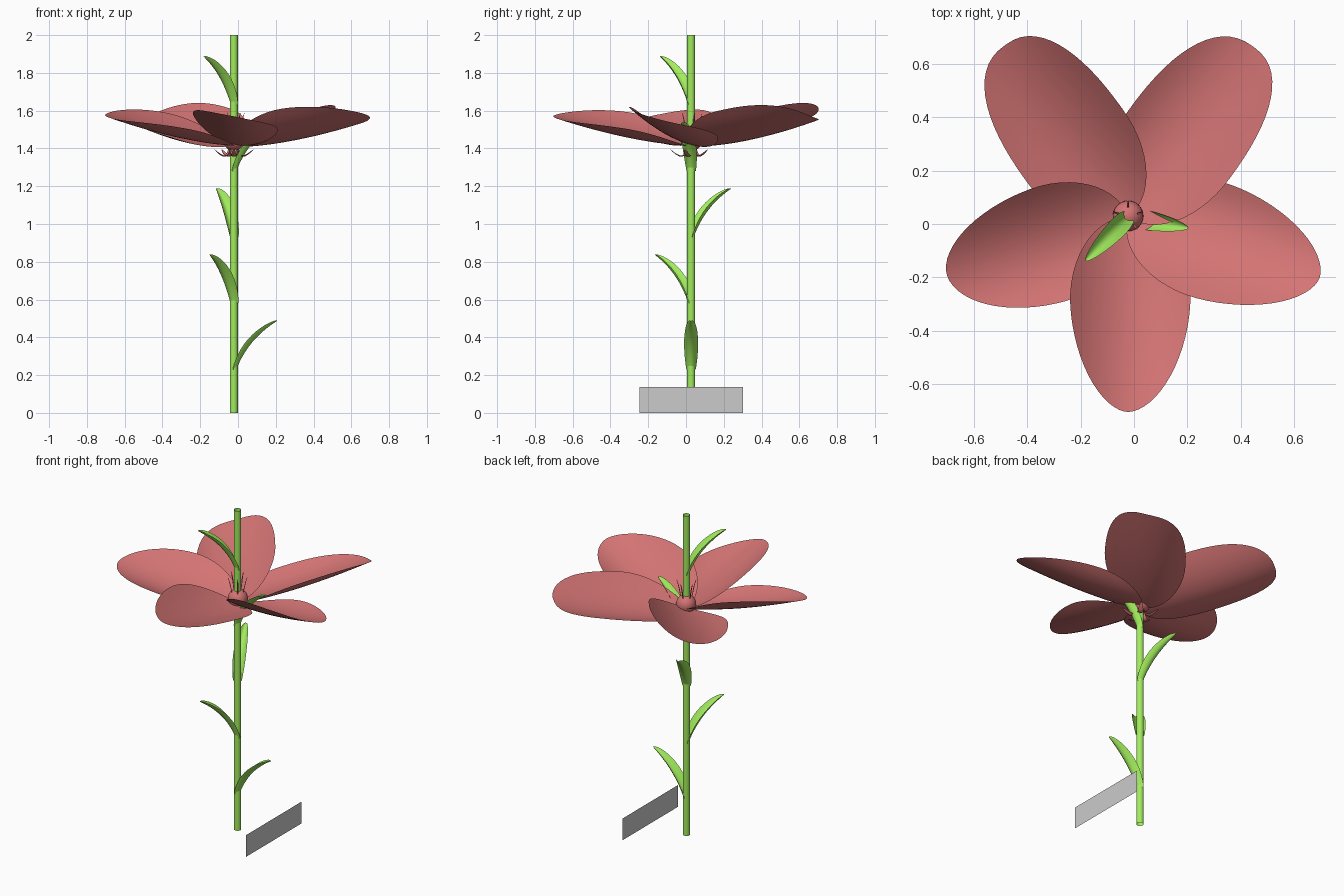
import bpy, bmesh
from math import sin, cos, pi, radians

if "Cube" in bpy.data.objects:
    bpy.data.objects.remove(bpy.data.objects["Cube"])

CX, CY = -0.022, 0.027          # stem axis


def material(name, rgb):
    m = bpy.data.materials.new(name)
    m.diffuse_color = (*rgb, 1)
    m.use_nodes = True
    m.node_tree.nodes["Principled BSDF"].inputs["Base Color"].default_value = m.diffuse_color
    return m


GREEN = material("leaf_green", (0.36, 0.84, 0.11))
PINK = material("petal_pink", (0.66, 0.175, 0.175))


def sheet(name, fn, angle, mat, nu=18, nv=10):
    """Surface from fn(t, v) -> (radial, lateral, z), turned about the stem."""
    a = radians(angle)
    bm = bmesh.new()
    rows = []
    for i in range(nu + 1):
        t = 0.5 - 0.5 * cos(pi * i / nu)
        row = []
        for j in range(nv + 1):
            r, s, z = fn(t, 2 * j / nv - 1)
            row.append(bm.verts.new((CX + r * cos(a) - s * sin(a),
                                     CY + r * sin(a) + s * cos(a), z)))
        rows.append(row)
    for p, q in zip(rows, rows[1:]):
        for j in range(nv):
            bm.faces.new((p[j], q[j], q[j + 1], p[j + 1]))
    bmesh.ops.remove_doubles(bm, verts=bm.verts, dist=1e-5)
    for f in bm.faces:
        f.smooth = True
    me = bpy.data.meshes.new(name)
    bm.to_mesh(me)
    bm.free()
    ob = bpy.data.objects.new(name, me)
    bpy.context.collection.objects.link(ob)
    me.materials.append(mat)
    return ob


def blade(p0, p1, p2, half, cup):
    """Narrow cupped leaf along a quadratic curve in (radius, z)."""
    def fn(t, v):
        k = 1 - t
        r, z = (k * k * a + 2 * k * t * b + t * t * c for a, b, c in zip(p0, p1, p2))
        dr, dz = (2 * k * (b - a) + 2 * t * (c - b) for a, b, c in zip(p0, p1, p2))
        n = (dr * dr + dz * dz) ** 0.5
        w = max(0.0, sin(pi * (0.15 + 0.85 * t))) ** 0.5
        h = cup * v * v * w
        return r - dz / n * h, v * w * half, z + dr / n * h
    return fn


def petal(length, half, power, roll):
    """Broad cupped petal, its clockwise edge rolled upward over the neighbour."""
    def fn(t, v):
        u = t * length
        mid = 0.42 * length
        if u < mid:
            w = (1 - min(1, (mid - u) / mid) ** 2) ** 0.5
        else:
            w = max(0.0, 1 - min(1, (u - mid) / (length - mid)) ** power) ** (1 / power)
        z = 1.42 + 0.15 * t ** 1.6 + w * (0.085 * v * v * w - roll * v)
        return u, v * w * half + 0.008 * w, z
    return fn


# Stem, an open tube
bpy.ops.mesh.primitive_cylinder_add(vertices=16, radius=0.021, depth=2, end_fill_type='NOTHING',
                                    location=(CX, CY, 1))
stem = bpy.context.object
stem.name = "stem"
stem.data.materials.append(GREEN)
bpy.ops.object.shade_smooth()

# Leaves spiralling up the stem
for i in range(5):
    z = 0.225 + 0.35 * i
    sheet(f"leaf_{i + 1}", blade((0.012, z), (0.072, z + 0.165), (0.23, z + 0.262), 0.037, 0.028),
          -123.5 * i, GREEN)

# Petals: angle, length, half width, tip bluntness, roll
for i, (a, *shape) in enumerate([(-17.5, 0.752, 0.222, 1.8, 0.065), (53.5, 0.79, 0.228, 2.4, 0.055),
                                 (125.5, 0.79, 0.225, 2.4, 0.068), (198, 0.712, 0.22, 1.9, 0.045),
                                 (270, 0.73, 0.225, 1.8, 0.045)]):
    sheet(f"petal_{i + 1}", petal(*shape), a, PINK, 28, 16)

# Flower heart
bpy.ops.mesh.primitive_uv_sphere_add(segments=24, ring_count=14, radius=0.057,
                                     location=(CX, CY + 0.003, 1.445))
heart = bpy.context.object
heart.name = "flower_heart"
heart.data.materials.append(PINK)
bpy.ops.object.shade_smooth()

# Sepals below the petals and slim stamens above the heart
for i in range(5):
    a = 90 + 72 * i
    sheet(f"sepal_{i + 1}", blade((0.02, 1.41), (0.03, 1.31), (0.11, 1.395), 0.018, 0.006),
          a + 36, PINK, 10, 4)
    sheet(f"stamen_{i + 1}", blade((0.035, 1.48), (0.045, 1.54), (0.06, 1.59), 0.004, 0.003),
          a, PINK, 8, 4)

# Upright grey card beside the stem
bpy.ops.mesh.primitive_plane_add(size=1, location=(0.23, 0.027, 0.068), rotation=(pi / 2, 0, pi / 2))
card = bpy.context.object
card.name = "ground_card"
card.scale = (0.548, 0.136, 1)
